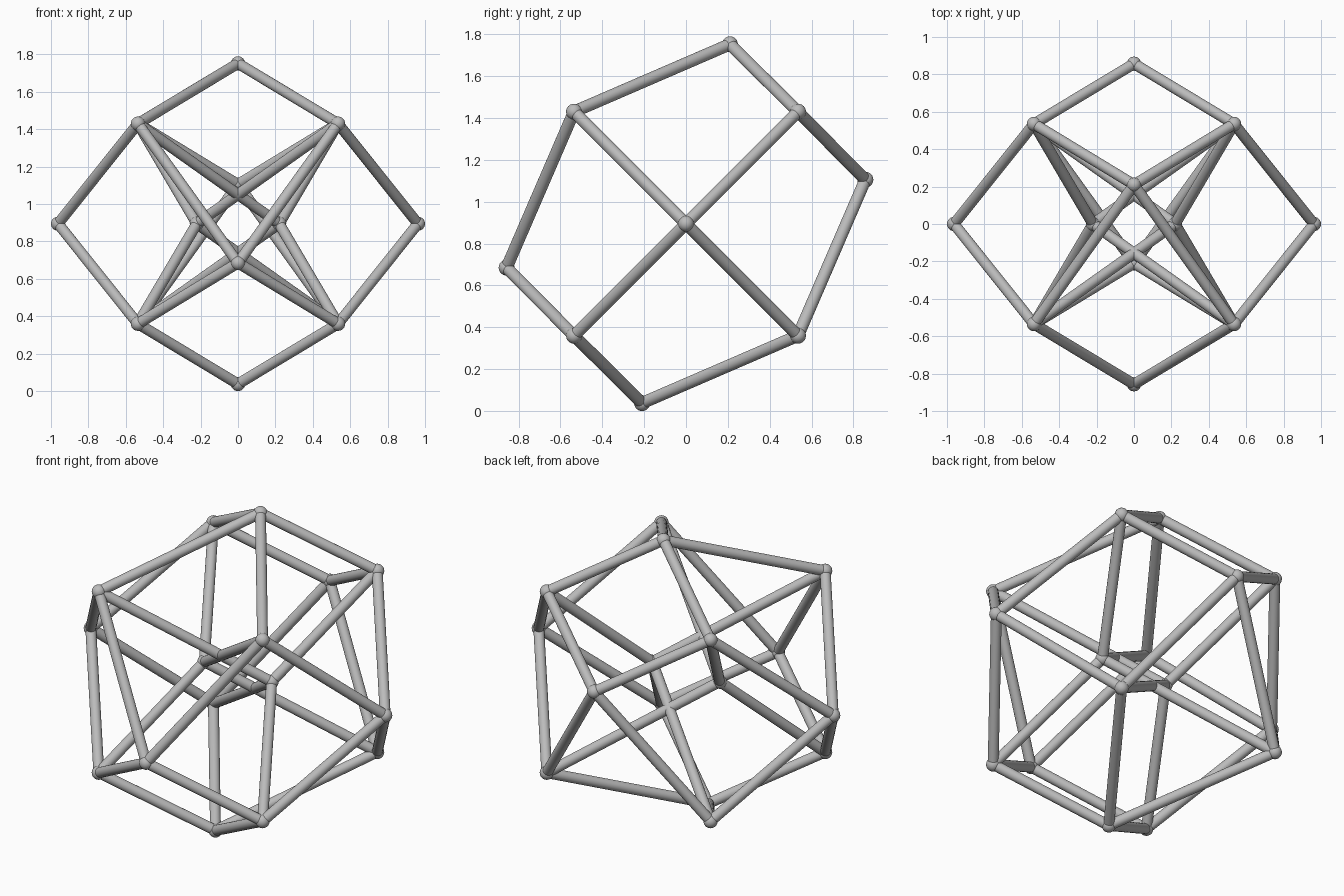
import bpy
import math
from itertools import product
from mathutils import Vector

CENTRE = Vector((0, 0, 0.895))
CORNER = 0.535
BALL_RADIUS = 0.038
ROD_RADIUS = 0.029

default = bpy.data.objects.get("Cube")
if default:
    bpy.data.objects.remove(default, do_unlink=True)

grey = bpy.data.materials.new("plain grey")
grey.use_nodes = True
grey.diffuse_color = (0.5, 0.5, 0.5, 1)
grey.node_tree.nodes["Principled BSDF"].inputs["Base Color"].default_value = (0.5, 0.5, 0.5, 1)


def finish(name):
    obj = bpy.context.object
    obj.name = name
    obj.data.materials.append(grey)
    bpy.ops.object.shade_smooth_by_angle(angle=math.radians(40))


def ball(point):
    bpy.ops.mesh.primitive_uv_sphere_add(
        segments=24, ring_count=12, radius=BALL_RADIUS, location=CENTRE + point)
    finish("joint_ball")


def rod(a, b):
    span = b - a
    bpy.ops.mesh.primitive_cylinder_add(
        vertices=24, radius=ROD_RADIUS, depth=span.length,
        location=CENTRE + (a + b) / 2,
        rotation=span.to_track_quat("Z", "Y").to_euler())
    finish("rod")


# Four opposite pairs of hub joints: top, back, outer side and inner side
hubs = [Vector((0, 0.21, 0.857)), Vector((0, 0.857, 0.21)),
        Vector((0.962, 0, 0)), Vector((0.22, 0, 0))]
for hub in hubs:
    ball(hub)
    ball(-hub)

# Eight corner joints, each joined by a rod to one hub of every pair
for sx, sy, sz in product((-1, 1), repeat=3):
    corner = Vector((sx, sy, sz)) * CORNER
    ball(corner)
    for hub, side in zip(hubs, (sz, sy, sx, sx * sy * sz)):
        rod(corner, hub * side)
